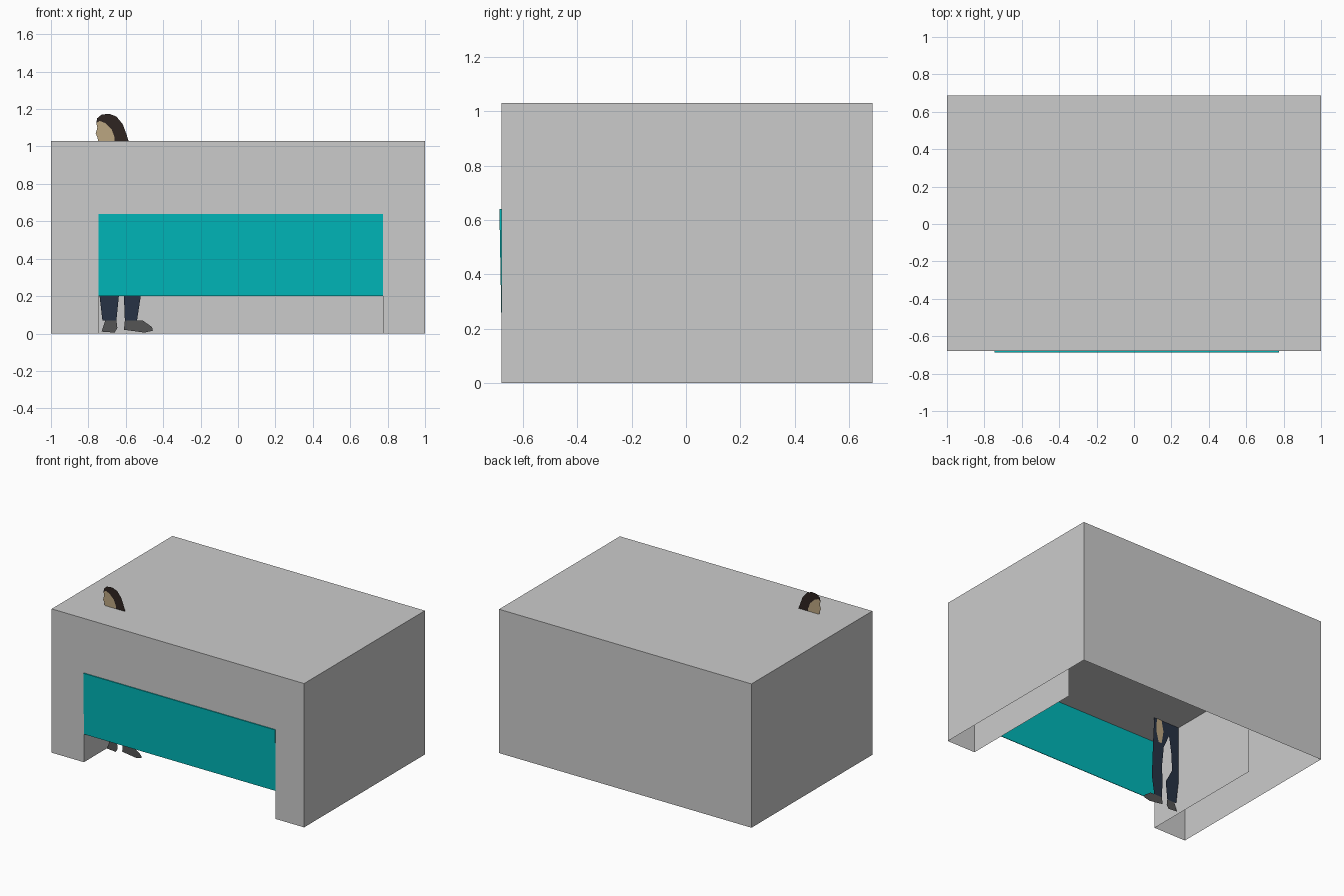
import bpy

if "Cube" in bpy.data.objects:
    bpy.data.objects.remove(bpy.data.objects["Cube"])

L, R, TOP = -0.745, 0.775, 0.64          # front opening
YF, YB, H = -0.68, 0.687, 1.03           # building front, back, height
YP = -0.44                               # plane of the cut-out figure


def material(name, rgb):
    m = bpy.data.materials.new(name)
    m.diffuse_color = (*rgb, 1)
    m.use_nodes = True
    m.node_tree.nodes["Principled BSDF"].inputs["Base Color"].default_value = m.diffuse_color
    return m


def mesh_object(name, polys, mat=None):
    """Build an object from separate polygons, sharing equal corners."""
    verts, faces = [], []
    for poly in polys:
        face = []
        for p in poly:
            if p not in verts:
                verts.append(p)
            face.append(verts.index(p))
        faces.append(face)
    me = bpy.data.meshes.new(name)
    me.from_pydata(verts, [], faces)
    me.update()
    ob = bpy.data.objects.new(name, me)
    bpy.context.collection.objects.link(ob)
    if mat:
        me.materials.append(mat)
    return ob


def cutout(name, outlines, mat):
    """Flat figure piece standing in the x-z plane."""
    return mesh_object(name, [[(x, YP, z) for x, z in o] for o in outlines], mat)


# Building shell, open underneath, with the opening in the front wall
front = [(-1, 0), (L, 0), (L, TOP), (R, TOP), (R, 0), (1, 0), (1, H), (-1, H)]
mesh_object("building_shell", [
    [(x, YF, z) for x, z in front],
    [(1, YB, 0), (-1, YB, 0), (-1, YB, H), (1, YB, H)],
    [(-1, YF, H), (1, YF, H), (1, YB, H), (-1, YB, H)],
    [(1, YF, 0), (1, YB, 0), (1, YB, H), (1, YF, H)],
    [(-1, YB, 0), (-1, YF, 0), (-1, YF, H), (-1, YB, H)],
])

# Passage lining: two jambs and a ceiling running in from the opening
YE = 0.27
mesh_object("passage_lining", [
    [(L, YF, 0), (L, YE, 0), (L, YE, TOP), (L, YF, TOP)],
    [(L, YF, TOP), (L, YE, TOP), (R, YE, TOP), (R, YF, TOP)],
    [(R, YF, TOP), (R, YE, TOP), (R, YE, 0), (R, YF, 0)],
])

# Slightly tilted door panel, half raised
prof = [(-0.687, TOP), (-0.679, 0.2), (-0.675, 0.2), (YF, TOP)]
left = [(L, y, z) for y, z in prof]
right = [(R, y, z) for y, z in prof]
sides = [[left[i], left[(i + 1) % 4], right[(i + 1) % 4], right[i]] for i in range(4)]
mesh_object("door_panel", sides + [left[::-1], right], material("teal", (0.0, 0.47, 0.48)))

# Flat figure standing inside
jeans = material("denim", (0.02, 0.032, 0.058))
hair = material("dark_hair", (0.028, 0.018, 0.015))
skin = material("skin", (0.5, 0.38, 0.22))
shoe = material("shoe_grey", (0.09, 0.09, 0.09))
coat = material("top_cloth", (0.25, 0.25, 0.27))

cutout("figure_trousers", [[
    (-0.78, 0.64), (-0.775, 0.45), (-0.74, 0.2), (-0.725, 0.07), (-0.65, 0.07),
    (-0.637, 0.2), (-0.69, 0.3), (-0.685, 0.42), (-0.665, 0.55), (-0.62, 0.45),
    (-0.605, 0.3), (-0.61, 0.2), (-0.605, 0.07), (-0.54, 0.07), (-0.52, 0.2),
    (-0.53, 0.45), (-0.54, 0.64)]], jeans)
cutout("figure_shoes", [
    [(-0.73, 0.01), (-0.66, 0.005), (-0.645, 0.03), (-0.65, 0.07), (-0.71, 0.07)],
    [(-0.61, 0.02), (-0.5, 0.005), (-0.455, 0.015), (-0.46, 0.035), (-0.51, 0.07),
     (-0.605, 0.07)]], shoe)
cutout("figure_torso", [[
    (-0.78, 0.64), (-0.54, 0.64), (-0.54, 0.8), (-0.56, 0.95), (-0.6, 0.98),
    (-0.72, 0.98), (-0.76, 0.92), (-0.77, 0.8)]], coat)
hand = cutout("figure_hand", [[
    (-0.56, 0.64), (-0.6, 0.64), (-0.615, 0.56), (-0.6, 0.47), (-0.575, 0.47),
    (-0.555, 0.55)]], skin)
hand.location.y = 0.003
cutout("figure_face", [[
    (-0.757, 1.125), (-0.752, 1.1), (-0.761, 1.07), (-0.752, 1.05), (-0.745, 1.02),
    (-0.7, 0.98), (-0.66, 0.98), (-0.66, 1.05), (-0.675, 1.09), (-0.71, 1.125),
    (-0.74, 1.137)]], skin)
cutout("figure_hair", [[
    (-0.757, 1.125), (-0.754, 1.15), (-0.73, 1.17), (-0.69, 1.175), (-0.65, 1.16),
    (-0.617, 1.12), (-0.598, 1.07), (-0.585, 1.03), (-0.58, 0.98), (-0.66, 0.98),
    (-0.66, 1.05), (-0.675, 1.09), (-0.71, 1.125), (-0.74, 1.137)]], hair)
